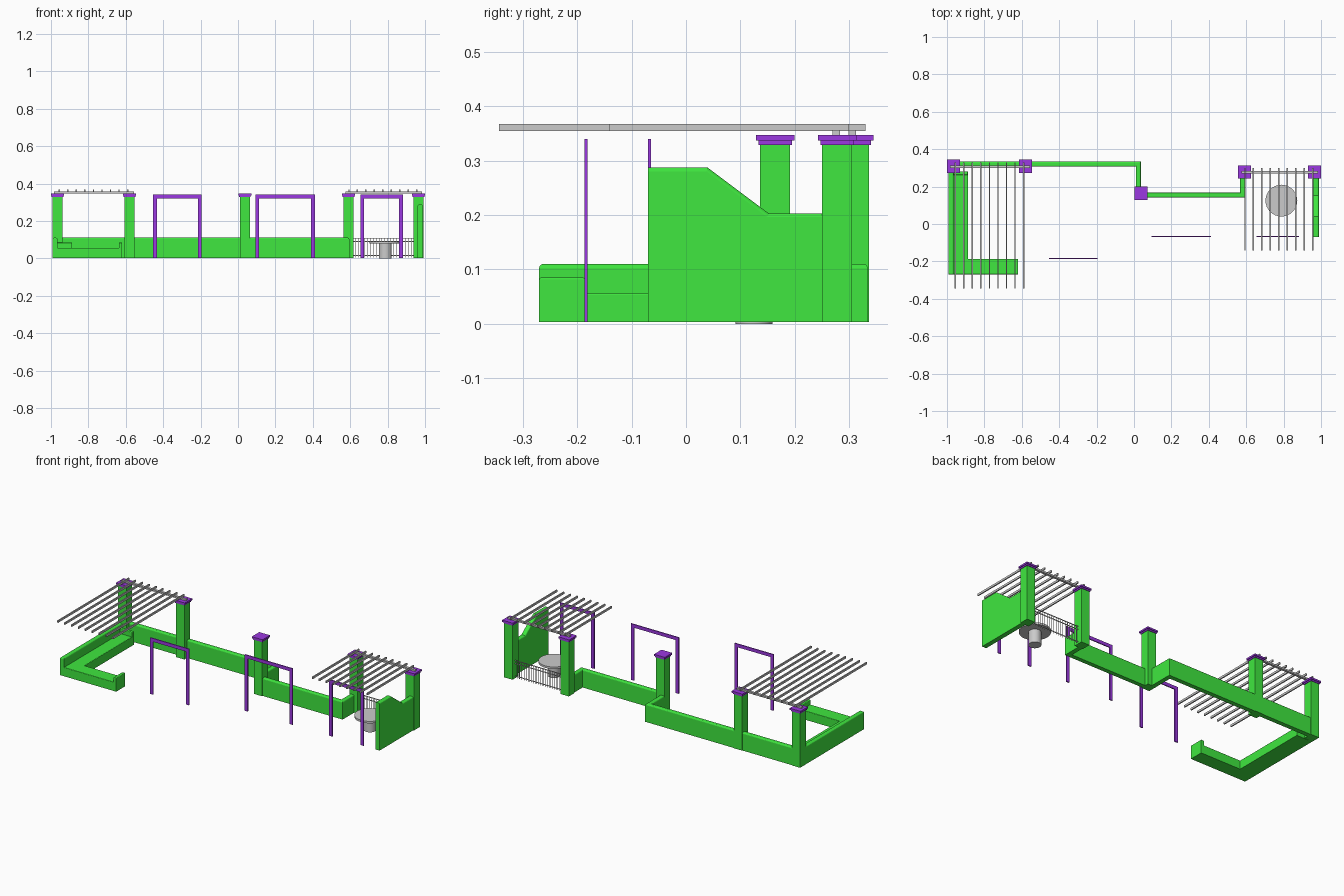
import bpy, bmesh, math
from mathutils import Matrix

if "Cube" in bpy.data.objects:
    bpy.data.objects.remove(bpy.data.objects["Cube"])


def material(name, rgb):
    m = bpy.data.materials.new(name)
    m.diffuse_color = (*rgb, 1)
    m.use_nodes = True
    m.node_tree.nodes["Principled BSDF"].inputs["Base Color"].default_value = m.diffuse_color
    return m


GREEN = material("green", (0.05, 0.8, 0.05))
PURPLE = material("purple", (0.33, 0.04, 0.75))


def finish(bm, name, mat=None):
    bmesh.ops.recalc_face_normals(bm, faces=bm.faces)
    me = bpy.data.meshes.new(name)
    bm.to_mesh(me)
    bm.free()
    if mat:
        me.materials.append(mat)
    ob = bpy.data.objects.new(name, me)
    bpy.context.collection.objects.link(ob)
    return ob


def add_box(bm, x0, x1, y0, y1, z0, z1):
    m = Matrix.Translation(((x0 + x1) / 2, (y0 + y1) / 2, (z0 + z1) / 2))
    bmesh.ops.create_cube(bm, size=1, matrix=m @ Matrix.Diagonal((x1 - x0, y1 - y0, z1 - z0, 1)))


def boxes(name, items, mat=None):
    bm = bmesh.new()
    for b in items:
        add_box(bm, *b)
    return finish(bm, name, mat)


def prism(name, pts, vec, mat, is_rounded, r=0.007):
    """Extrude a closed outline along vec, rounding the edges chosen by is_rounded."""
    bm = bmesh.new()
    face = bm.faces.new([bm.verts.new(p) for p in pts])
    ext = bmesh.ops.extrude_face_region(bm, geom=[face])
    verts = [g for g in ext["geom"] if isinstance(g, bmesh.types.BMVert)]
    bmesh.ops.translate(bm, verts=verts, vec=vec)
    edges = [e for e in bm.edges if is_rounded(e)]
    bmesh.ops.bevel(bm, geom=edges, offset=r, segments=3, profile=0.5, affect='EDGES')
    return finish(bm, name, mat)


def slab(name, pts, z0, z1, r=0.007):
    top = lambda e: all(v.co.z > z1 - 1e-4 for v in e.verts)
    return prism(name, [(x, y, z0) for x, y in pts], (0, 0, z1 - z0), GREEN, top, r)


def rect(x0, x1, y0, y1):
    return [(x0, y0), (x1, y0), (x1, y1), (x0, y1)]


# Low garden wall, one continuous run with a step in the middle
slab("garden_wall", [(-0.992, 0.334), (0.037, 0.334), (0.037, 0.168), (0.568, 0.168),
                     (0.568, 0.27), (0.595, 0.27), (0.595, 0.142), (0.01, 0.142),
                     (0.01, 0.307), (-0.965, 0.307), (-0.965, -0.27), (-0.992, -0.27)], 0.003, 0.11)

# L-shaped bench with an armrest at each end
slab("bench_seat", [(-0.97, 0.28), (-0.97, -0.27), (-0.62, -0.27), (-0.62, -0.186),
                    (-0.887, -0.186), (-0.887, 0.28)], 0.003, 0.056, 0.003)
slab("bench_arm_front", rect(-0.637, -0.619, -0.27, -0.186), 0.003, 0.085, 0.004)
slab("bench_arm_back", rect(-0.97, -0.887, 0.262, 0.28), 0.003, 0.085, 0.004)

# Tall sloped side wall on the right
profile = [(-0.07, 0.003), (-0.07, 0.287), (0.04, 0.287), (0.152, 0.203), (0.26, 0.203), (0.26, 0.003)]
prism("side_wall", [(0.96, y, z) for y, z in profile], (0.028, 0, 0), GREEN,
      lambda e: all(v.co.z > 0.1 for v in e.verts) and abs(e.verts[0].co.y - e.verts[1].co.y) > 1e-3)

# Pillars with two-step caps
for i, (x, y) in enumerate([(-0.965, 0.309), (-0.58, 0.309), (0.037, 0.164), (0.591, 0.278), (0.965, 0.278)]):
    boxes(f"pillar_{i + 1}", [(x - 0.0275, x + 0.0275, y - 0.0275, y + 0.0275, 0.003, 0.33)], GREEN)
    boxes(f"pillar_cap_{i + 1}", [(x - w, x + w, y - w, y + w, a, b)
                                  for w, a, b in [(0.031, 0.329, 0.337), (0.0355, 0.337, 0.347)]], PURPLE)


# Pergola roofs: one beam carrying nine slats
def pergola(name, bx0, bx1, by, x0, x1, y0, y1):
    boxes(name + "_beam", [(bx0, bx1, by - 0.007, by + 0.007, 0.346, 0.356)])
    xs = [x0 + (x1 - x0) * i / 8 for i in range(9)]
    boxes(name + "_slats", [(x - 0.0035, x + 0.0035, y0, y1, 0.355, 0.367) for x in xs])


pergola("left_pergola", -0.985, -0.555, 0.306, -0.956, -0.59, -0.344, 0.33)
pergola("right_pergola", 0.575, 0.985, 0.276, 0.593, 0.956, -0.142, 0.299)

# Freestanding door-like frames
for i, (x0, x1, y) in enumerate([(-0.454, -0.195, -0.187), (0.093, 0.411, -0.07), (0.654, 0.882, -0.07)]):
    t, d, h = 0.02, 0.006, 0.34
    boxes(f"frame_{i + 1}", [(x0, x0 + t, y, y + d, 0.003, h), (x1 - t, x1, y, y + d, 0.003, h),
                             (x0 + t, x1 - t, y, y + d, h - t, h)], PURPLE)

# Thin railing between the right pillars
rails = [(0.615, 0.94, 0.276, 0.28, z - 0.0018, z + 0.0018) for z in (0.108, 0.09, 0.015)]
bars = [(x - 0.0013, x + 0.0013, 0.2767, 0.2793, 0.004, 0.108)
        for x in [0.63 + 0.295 * i / 19 for i in range(20)]]
boxes("railing", rails + bars)

# Round table
for name, r, z0, z1 in [("table_column", 0.034, 0.0, 0.08), ("table_top", 0.085, 0.078, 0.09)]:
    bm = bmesh.new()
    bmesh.ops.create_cone(bm, cap_ends=True, segments=32, radius1=r, radius2=r, depth=z1 - z0,
                          matrix=Matrix.Translation((0.788, 0.125, (z0 + z1) / 2)))
    ob = finish(bm, name)
    bpy.context.view_layer.objects.active = ob
    ob.select_set(True)
    bpy.ops.object.shade_smooth_by_angle(angle=math.radians(30))
    ob.select_set(False)
